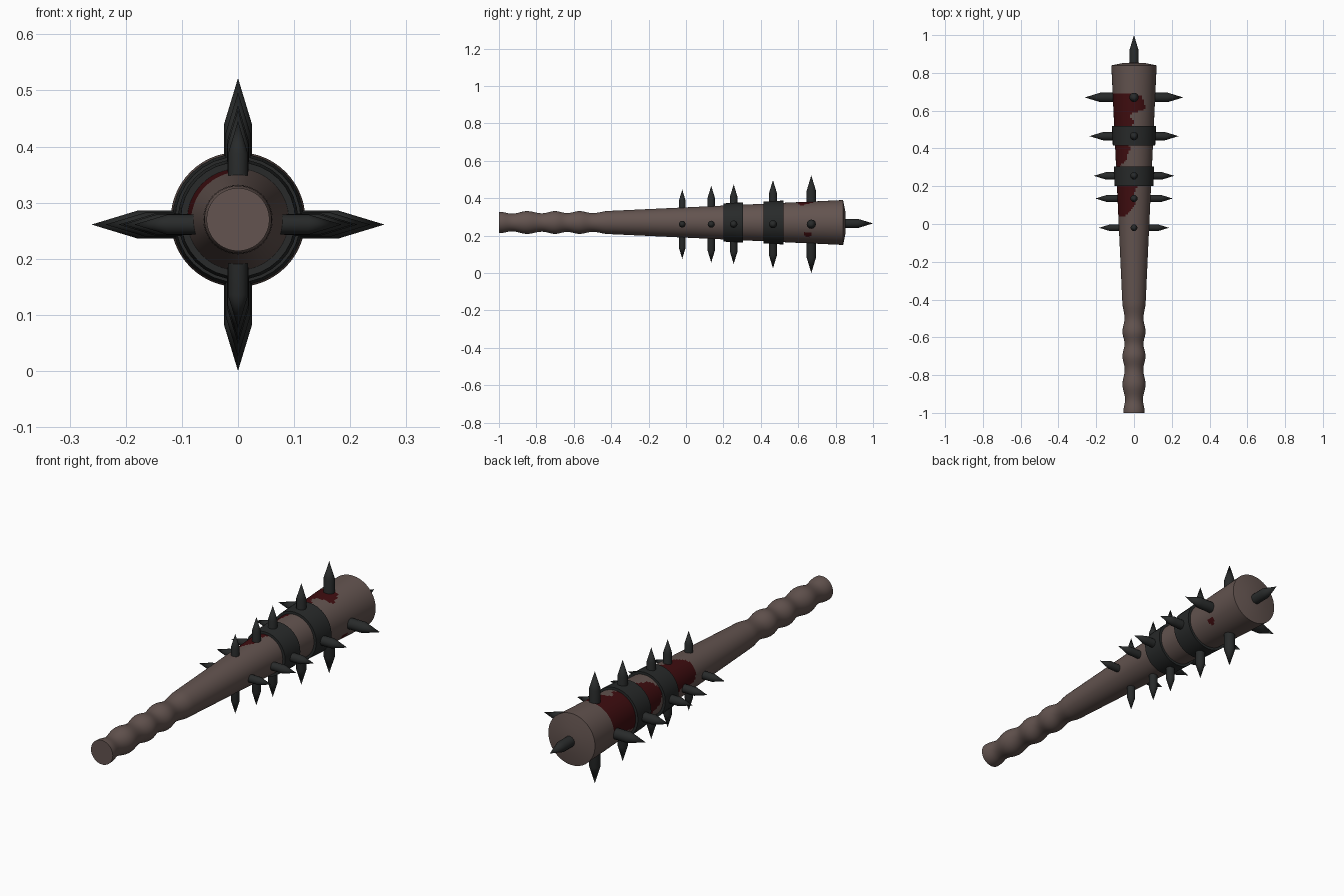
import bpy, bmesh
from math import sin, cos, pi, radians, degrees, atan2
from mathutils import Matrix

cube = bpy.data.objects.get("Cube")
if cube:
    bpy.data.objects.remove(cube)

AXIS_Z = 0.27
SPIKE_Z = 0.261


def material(name, rgb):
    m = bpy.data.materials.new(name)
    m.use_nodes = True
    col = (*rgb, 1)
    m.diffuse_color = col
    m.node_tree.nodes["Principled BSDF"].inputs["Base Color"].default_value = col
    return m


wood = material("brown wood", (0.125, 0.088, 0.079))
iron = material("dark iron", (0.021, 0.023, 0.023))
blood = material("dark red stain", (0.05, 0.004, 0.005))


def interp(table, y, col):
    for a, b in zip(table, table[1:]):
        if a[0] <= y <= b[0]:
            return a[col] + (b[col] - a[col]) * (y - a[0]) / (b[0] - a[0])
    return None


def lathe(name, profile, sides, mats, place=Matrix(), paint=None, closed=False):
    """Spin (y, radius) pairs round the y axis; zero radius makes a tip."""
    bm = bmesh.new()
    rings = []
    for y, r in profile:
        if r == 0:
            rings.append([bm.verts.new((0, y, 0))] * sides)
        else:
            rings.append([bm.verts.new((r * sin(2 * pi * i / sides), y, r * cos(2 * pi * i / sides)))
                          for i in range(sides)])
    pairs = list(zip(rings, rings[1:]))
    if closed:
        pairs.append((rings[-1], rings[0]))
    for a, b in pairs:
        for i in range(sides):
            j = (i + 1) % sides
            bm.faces.new(list(dict.fromkeys((a[i], a[j], b[j], b[i]))))
    if paint:
        for f in bm.faces:
            f.material_index = paint(f.calc_center_median())
    bmesh.ops.recalc_face_normals(bm, faces=bm.faces[:])
    me = bpy.data.meshes.new(name)
    bm.to_mesh(me)
    bm.free()
    for m in mats:
        me.materials.append(m)
    ob = bpy.data.objects.new(name, me)
    ob.matrix_world = place
    bpy.context.collection.objects.link(ob)
    bpy.ops.object.select_all(action='DESELECT')
    ob.select_set(True)
    bpy.context.view_layer.objects.active = ob
    bpy.ops.object.shade_smooth_by_angle(angle=radians(35))
    return ob


# Stain outline: position along the club, start and end angle from the top
STAIN = [(0.04, 40, 75), (0.07, 12, 95), (0.1, 0, 100), (0.2, -8, 95), (0.26, 15, 85),
         (0.31, 45, 80), (0.36, 20, 100), (0.41, 15, 105), (0.52, 5, 110), (0.58, 5, 115),
         (0.61, -27, 118), (0.65, -28, 110), (0.68, -20, 105), (0.69, 20, 60)]


def stain_rule(c):
    if c.y > 0.8:
        return 0
    ang = degrees(atan2(-c.x, c.z))
    # small separate drip on the lower side
    if ((ang + 125) / 10) ** 2 + ((c.y - 0.65) / 0.018) ** 2 < 1:
        return 1
    lo = interp(STAIN, c.y, 1)
    if lo is None:
        return 0
    wobble = 4 * sin(c.y * 90) + 3 * sin(c.y * 47)
    return int(lo + wobble < ang < interp(STAIN, c.y, 2) - wobble)


# Wooden club: rippled grip, then a straight taper to the slightly domed end
ripples = [(-0.99, 0.056), (-0.93, 0.047), (-0.85, 0.061), (-0.77, 0.049), (-0.7, 0.061),
           (-0.635, 0.05), (-0.57, 0.061), (-0.5, 0.05), (-0.41, 0.062)]
profile = [(-1, 0), (-1, 0.056)]
for a, b in zip(ripples, ripples[1:]):
    for k in range(5):
        t = (1 - cos(pi * k / 5)) / 2
        profile.append((a[0] + (b[0] - a[0]) * k / 5, a[1] + (b[1] - a[1]) * t))


def taper(y):
    return 0.062 + (y + 0.41) / 1.25 * 0.058


profile += [(-0.41 + 0.08 * k, taper(-0.41 + 0.08 * k)) for k in range(5)]
profile += [(0.01 * k, taper(0.01 * k)) for k in range(0, 72)]
profile += [(0.84, 0.12), (0.852, 0.06), (0.855, 0)]
lathe("wooden_club", profile, 64, [wood, blood],
      Matrix.Translation((0, 0, AXIS_Z)), stain_rule)

# Iron bands
for name, y0, y1 in (("inner_band", 0.2, 0.305), ("outer_band", 0.415, 0.52)):
    ring = [(y0, taper(y0) - 0.01), (y0, taper(y0) + 0.012),
            (y1, taper(y1) + 0.012), (y1, taper(y1) - 0.01)]
    lathe(name, ring, 32, [iron], Matrix.Translation((0, 0, AXIS_Z)), closed=True)


def spike(name, start, tip, r, place):
    lathe(name, [(start, 0), (start, r), (tip - 3.3 * r, r), (tip, 0)], 12, [iron], place)


# Rings of four spikes, growing toward the end
for n, (y, reach, r) in enumerate([(-0.02, 0.185, 0.018), (0.135, 0.205, 0.019),
                                   (0.255, 0.213, 0.02), (0.465, 0.236, 0.022),
                                   (0.67, 0.261, 0.025)]):
    for k, side in enumerate(("left", "top", "right", "bottom")):
        turn = Matrix.Rotation(-k * pi / 2, 4, 'Y') @ Matrix.Rotation(-pi / 2, 4, 'Z')
        spike(f"{side}_spike_{n + 1}", 0.03, reach, r,
              Matrix.Translation((0, y, SPIKE_Z)) @ turn)

# Single spike on the end
spike("end_spike", 0.8, 1.0, 0.025, Matrix.Translation((0, 0, SPIKE_Z + 0.004)))
